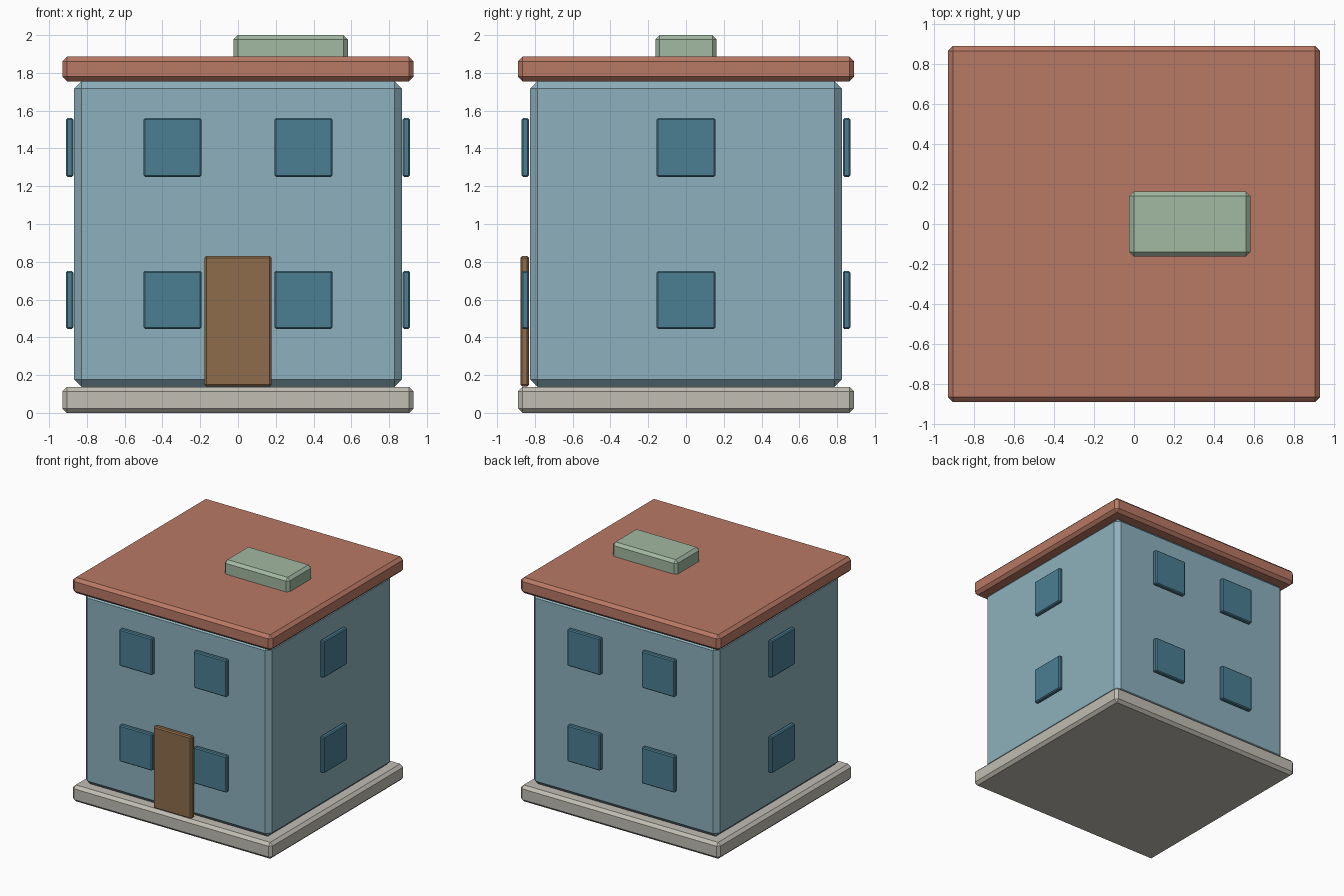
import bpy
import bmesh

if "Cube" in bpy.data.objects:
    bpy.data.objects.remove(bpy.data.objects["Cube"])


def material(name, color):
    m = bpy.data.materials.new(name)
    m.diffuse_color = (*color, 1)
    m.use_nodes = True
    m.node_tree.nodes["Principled BSDF"].inputs["Base Color"].default_value = m.diffuse_color
    return m


STONE = material("stone", (0.53, 0.51, 0.45))
WALL = material("wall_blue", (0.27, 0.44, 0.51))
ROOF = material("roof_red", (0.48, 0.19, 0.13))
GREEN = material("chimney_green", (0.36, 0.48, 0.36))
GLASS = material("window_blue", (0.07, 0.21, 0.29))
WOOD = material("door_brown", (0.27, 0.15, 0.07))


def box(name, x, y, z, bevel, mat):
    """Chamfered box from (min, max) ranges on each axis."""
    bm = bmesh.new()
    bmesh.ops.create_cube(bm, size=1)
    for v in bm.verts:
        v.co = [r[0] if c < 0 else r[1] for c, r in zip(v.co, (x, y, z))]
    mesh = bpy.data.meshes.new(name)
    bm.to_mesh(mesh)
    bm.free()
    mesh.materials.append(mat)
    obj = bpy.data.objects.new(name, mesh)
    bpy.context.collection.objects.link(obj)
    mod = obj.modifiers.new("chamfer", "BEVEL")
    mod.width, mod.segments, mod.limit_method = bevel, 1, 'NONE'
    return obj


def sided(a, b, s):
    return (a, b) if s > 0 else (-b, -a)


# Main volumes
box("base", (-0.93, 0.93), (-0.89, 0.89), (0, 0.138), 0.024, STONE)
box("walls", (-0.867, 0.867), (-0.825, 0.825), (0.138, 1.755), 0.038, WALL)
box("roof", (-0.93, 0.93), (-0.89, 0.89), (1.755, 1.886), 0.025, ROOF)
box("chimney", (-0.024, 0.582), (-0.162, 0.162), (1.8, 2.0), 0.023, GREEN)

# Front door
box("front_door", (-0.177, 0.177), (-0.876, -0.832), (0.14, 0.83), 0.009, WOOD)

# Windows on both floors: two each on front and back, one on each side
for floor, z in (("lower", (0.445, 0.752)), ("upper", (1.25, 1.56))):
    for face, s in (("front", -1), ("back", 1)):
        for side, t in (("left", -1), ("right", 1)):
            box(f"{floor}_{face}_{side}_window", sided(0.193, 0.5, t),
                sided(0.83, 0.87, s), z, 0.008, GLASS)
    for side, s in (("left", -1), ("right", 1)):
        box(f"{floor}_{side}_side_window", sided(0.872, 0.911, s),
            (-0.155, 0.155), z, 0.008, GLASS)
